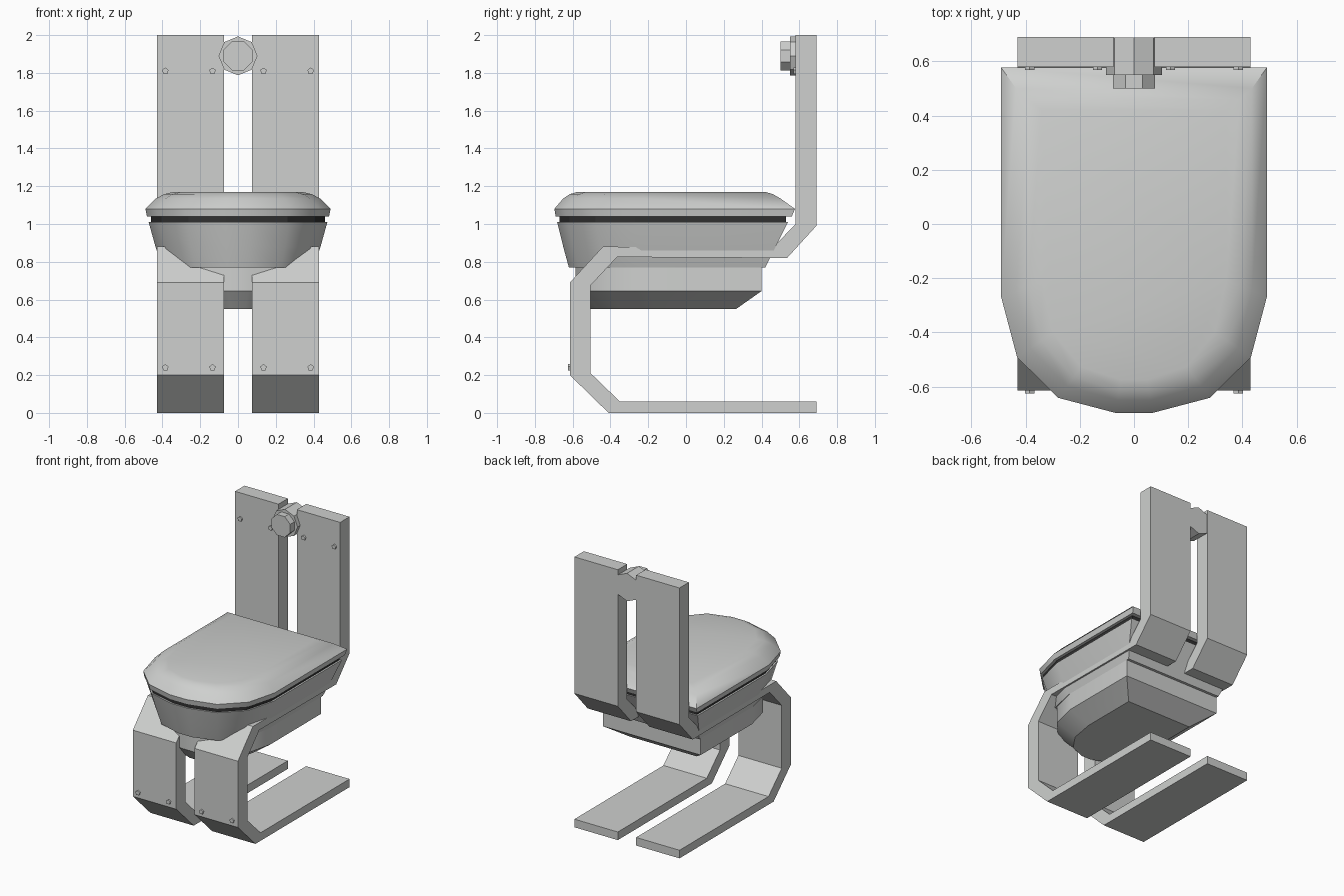
import bpy, bmesh, math
from mathutils import Matrix

if "Cube" in bpy.data.objects:
    bpy.data.objects.remove(bpy.data.objects["Cube"])


def material(name, col):
    m = bpy.data.materials.new(name)
    m.diffuse_color = (*col, 1)
    m.use_nodes = True
    m.node_tree.nodes["Principled BSDF"].inputs["Base Color"].default_value = m.diffuse_color
    return m


GREY = material("light grey", (0.62, 0.63, 0.62))
DARK = material("dark seal", (0.03, 0.03, 0.03))


def finish(bm, name, mat, smooth=None):
    bmesh.ops.recalc_face_normals(bm, faces=bm.faces)
    me = bpy.data.meshes.new(name)
    bm.to_mesh(me)
    bm.free()
    ob = bpy.data.objects.new(name, me)
    bpy.context.collection.objects.link(ob)
    me.materials.append(mat)
    if smooth:
        bpy.ops.object.select_all(action='DESELECT')
        ob.select_set(True)
        bpy.context.view_layer.objects.active = ob
        bpy.ops.object.shade_smooth_by_angle(angle=math.radians(smooth))
    return ob


def outline(w, back, front, side):
    """D-shaped plan: square at the back, faceted round front."""
    d = front - side
    half = [(w, back), (w, side), (w * .88, side + d * .52),
            (w * .57, side + d * .87), (w * .14, front)]
    return half + [(-x, y) for x, y in reversed(half)]


def loft(name, sections, mat, smooth=None):
    """Skin a stack of D outlines: (z, half width, back y, front y, side y)."""
    bm = bmesh.new()
    rings = [[bm.verts.new((x, y, s[0])) for x, y in outline(*s[1:])] for s in sections]
    for a, b in zip(rings, rings[1:]):
        for i in range(len(a)):
            j = (i + 1) % len(a)
            bm.faces.new((a[i], a[j], b[j], b[i]))
    bm.faces.new(rings[0])
    bm.faces.new(rings[-1])
    return finish(bm, name, mat, smooth)


def disc(name, x, z, y0, y1, r, sides, turn=0.0):
    """Prism lying along y, between y0 and y1."""
    bm = bmesh.new()
    ends = []
    for y in (y0, y1):
        ends.append([bm.verts.new((x + r * math.sin(turn + math.tau * i / sides), y,
                                   z + r * math.cos(turn + math.tau * i / sides)))
                     for i in range(sides)])
    for i in range(sides):
        j = (i + 1) % sides
        bm.faces.new((ends[0][i], ends[0][j], ends[1][j], ends[1][i]))
    bm.faces.new(ends[0])
    bm.faces.new(ends[1])
    return finish(bm, name, GREY)


# Bent support straps: outer path and matching inner path (y, z)
OUTER = [(.69, 2), (.69, .99), (.535, .82), (-.365, .825), (-.505, .675),
         (-.505, .21), (-.35, .06), (.69, .06)]
INNER = [(.58, 2), (.58, 1.0), (.46, .875), (-.44, .88), (-.615, .69),
         (-.615, .2), (-.41, 0), (.69, 0)]
for name, x0, x1 in (("left_strap", -.43, -.075), ("right_strap", .075, .43)):
    bm = bmesh.new()
    rows = [[bm.verts.new((x, y, z)) for x, (y, z) in
             ((x0, o), (x1, o), (x1, i), (x0, i))] for o, i in zip(OUTER, INNER)]
    for a, b in zip(rows, rows[1:]):
        for k in range(4):
            bm.faces.new((a[k], a[(k + 1) % 4], b[(k + 1) % 4], b[k]))
    bm.faces.new(rows[0])
    bm.faces.new(rows[-1])
    finish(bm, name, GREY)

# Bolts on the straps, top and bottom
for x in (-.385, -.135, .135, .385):
    disc("upper_bolt", x, 1.81, .568, .59, .018, 5)
    disc("lower_bolt", x, .24, -.626, -.60, .018, 5)

# Octagonal flush button bridging the straps
disc("button_bridge", 0, 1.89, .55, .689, .103, 8)
disc("button_cap", 0, 1.89, .50, .56, .083, 8, math.pi / 8)

# Lid with rounded shoulders
loft("lid", [(1.04, .482, .56, -.69, -.27), (1.08, .49, .577, -.697, -.27),
             (1.135, .435, .50, -.65, -.25), (1.158, .39, .46, -.615, -.23),
             (1.17, .34, .42, -.575, -.21)], GREY, 40)

# Dark recessed gap between lid and bowl
loft("seal", [(1.0, .46, .53, -.67, -.27), (1.05, .46, .53, -.67, -.27)], DARK)

# Bowl
loft("bowl", [(.77, .40, .42, -.62, -.22), (.88, .437, .475, -.65, -.24),
              (1.01, .473, .54, -.682, -.26)], GREY, 35)

# Lower pan with bevelled underside
loft("pan", [(.55, .27, .265, -.51, -.16), (.645, .40, .40, -.585, -.2),
             (.78, .40, .40, -.585, -.2)], GREY, 30)
